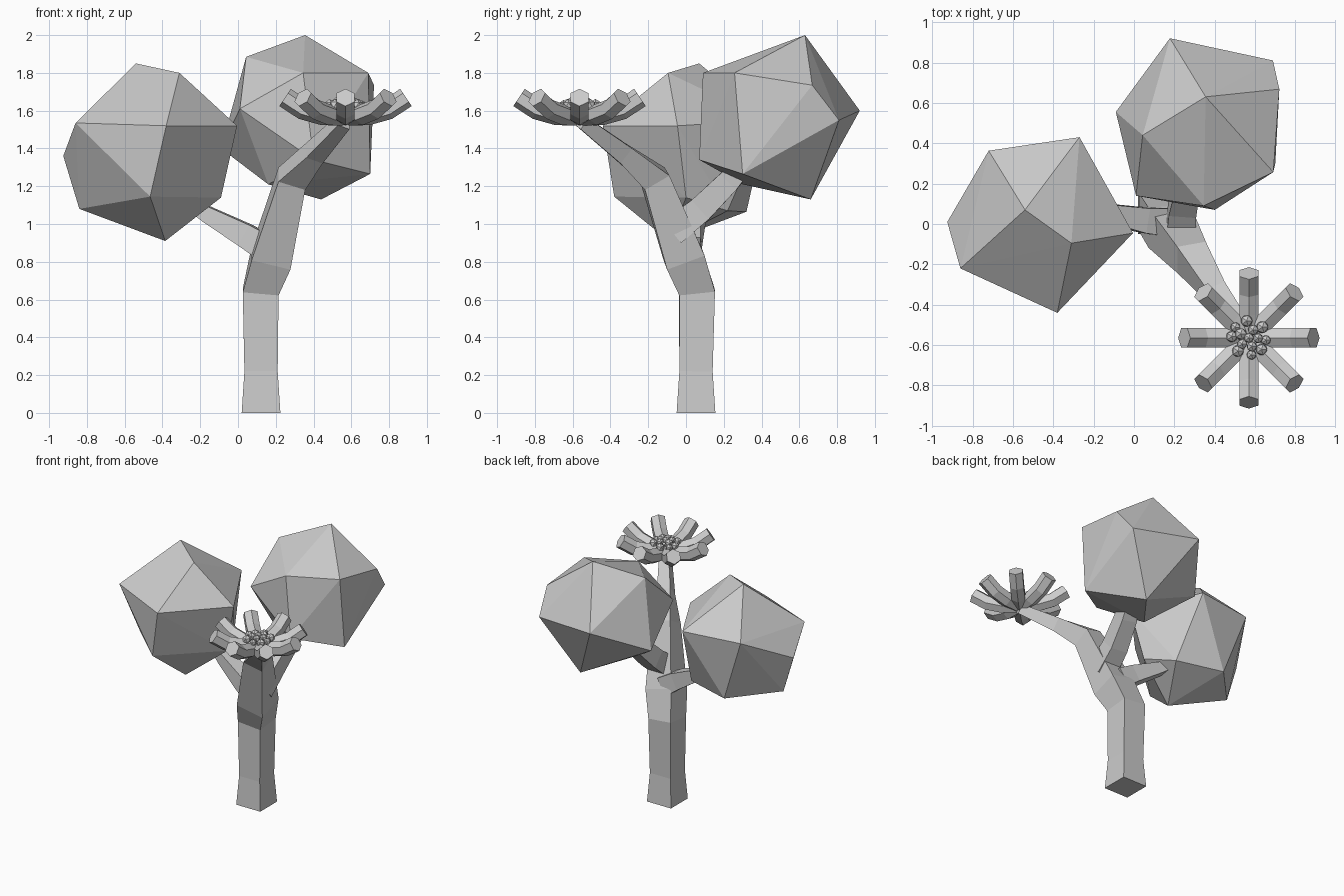
import bpy, bmesh, math, random
from mathutils import Vector

if "Cube" in bpy.data.objects:
    bpy.data.objects.remove(bpy.data.objects["Cube"])

random.seed(4)


def finish(name, bm):
    bmesh.ops.recalc_face_normals(bm, faces=bm.faces)
    me = bpy.data.meshes.new(name)
    bm.to_mesh(me)
    bm.free()
    ob = bpy.data.objects.new(name, me)
    bpy.context.collection.objects.link(ob)
    return ob


def sweep(bm, path, sides, ref, phase):
    """Capped tube through (point, radius) pairs, rings square to the path."""
    pts = [Vector(p) for p, r in path]
    rings = []
    for i, (p, r) in enumerate(path):
        t = (pts[min(i + 1, len(pts) - 1)] - pts[max(i - 1, 0)]).normalized()
        if i == 0 and p[2] == 0:
            t = Vector((0, 0, 1))
        a = (Vector(ref) - t * t.dot(Vector(ref))).normalized()
        b = t.cross(a)
        angs = [phase + 2 * math.pi * k / sides for k in range(sides)]
        rings.append([bm.verts.new(pts[i] + r * (a * math.cos(q) + b * math.sin(q)))
                      for q in angs])
    for lo, hi in zip(rings, rings[1:]):
        for k in range(sides):
            j = (k + 1) % sides
            bm.faces.new((lo[k], lo[j], hi[j], hi[k]))
    bm.faces.new(rings[0])
    bm.faces.new(rings[-1])


def limb(name, path, ref):
    bm = bmesh.new()
    sweep(bm, [(p, h * math.sqrt(2)) for p, h in path], 4, ref, math.pi / 4)
    return finish(name, bm)


def foliage(name, corners):
    """Faceted clump: convex hull of its corner points."""
    bm = bmesh.new()
    for c in corners:
        bm.verts.new(c)
    bmesh.ops.convex_hull(bm, input=bm.verts)
    return finish(name, bm)


# Square trunk leaning out to the flower
limb("trunk", [((.122, .053, 0), .1025), ((.122, .053, .22), .088),
               ((.12, .058, .64), .095), ((.175, -.01, .82), .106),
               ((.285, -.165, 1.24), .075), ((.405, -.335, 1.375), .05),
               ((.56, -.55, 1.54), .035)], (1, 0, 0))

# Side branches into the foliage
limb("left_branch", [((.15, .01, .87), .07), ((.04, .02, .94), .062),
                     ((-.16, .06, 1.05), .042), ((-.34, .1, 1.16), .02)], (0, 0, 1))
limb("back_branch", [((.23, -.07, .96), .075), ((.24, .08, 1.08), .068),
                     ((.27, .23, 1.23), .06), ((.32, .38, 1.4), .04)], (1, 0, 0))

# Two faceted foliage clumps
foliage("left_foliage", [
    (-.54, .07, 1.85), (-.31, -.095, 1.8),
    (-.86, -.22, 1.535), (-.38, -.44, 1.52), (-.005, -.045, 1.52),
    (-.27, .43, 1.55), (-.72, .363, 1.55), (-.925, .01, 1.36),
    (-.465, -.38, 1.145), (-.09, 0, 1.14), (-.84, .01, 1.08),
    (-.55, .32, 1.065), (-.2, .22, 1.07), (-.385, -.09, .91)])
foliage("back_foliage", [
    (.355, .63, 2.0), (.043, .44, 1.885), (.345, .09, 1.8), (.69, .257, 1.8),
    (.72, .668, 1.735), (.178, .92, 1.6), (.01, .14, 1.61), (.688, .81, 1.55),
    (-.09, .555, 1.4), (.4, .07, 1.34), (.7, .3, 1.265),
    (.16, .3, 1.21), (.44, .66, 1.13)])

# Flower: eight upturned hexagonal petals
fx, fy = .569, -.564
petals = bmesh.new()
for k in range(8):
    q = k * math.pi / 4
    profile = [(.02, 1.565), (.12, 1.578), (.225, 1.607), (.32, 1.67)]
    sweep(petals, [((fx + r * math.cos(q), fy + r * math.sin(q), z), .055 if r > .1 else .045)
                   for r, z in profile], 6, (0, 0, 1), 0)
finish("flower_petals", petals)

# Cluster of small faceted stamens
stamens = bmesh.new()
for count, radius, z in ((1, 0, 1.65), (5, .045, 1.645), (8, .085, 1.63)):
    for k in range(count):
        q = 2 * math.pi * k / count + random.uniform(-.2, .2)
        new = bmesh.ops.create_icosphere(stamens, subdivisions=1,
                                         radius=random.uniform(.026, .034))["verts"]
        bmesh.ops.translate(stamens, verts=new, vec=(
            fx + radius * math.cos(q), fy + radius * math.sin(q), z))
finish("flower_stamens", stamens)
